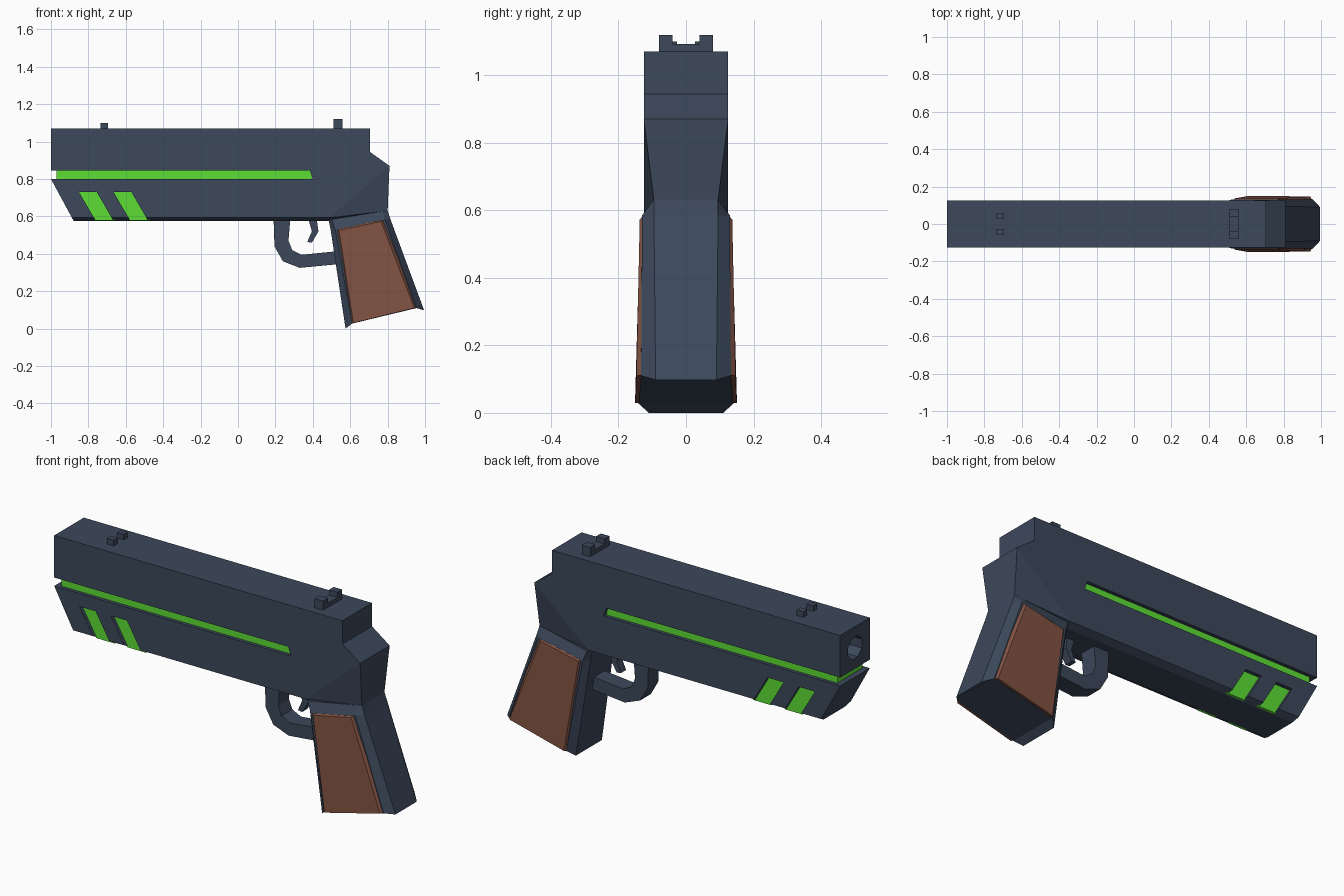
import bpy, bmesh
from math import radians
from mathutils import Matrix

if "Cube" in bpy.data.objects:
    bpy.data.objects.remove(bpy.data.objects["Cube"])


def material(name, rgb):
    m = bpy.data.materials.new(name)
    m.diffuse_color = (*rgb, 1)
    m.use_nodes = True
    m.node_tree.nodes["Principled BSDF"].inputs["Base Color"].default_value = m.diffuse_color
    return m


SLATE = material("slate", (0.045, 0.065, 0.105))
GREEN = material("green", (0.11, 0.73, 0.035))
BROWN = material("brown", (0.22, 0.085, 0.055))


def finish(bm, name, mat):
    bmesh.ops.recalc_face_normals(bm, faces=bm.faces)
    me = bpy.data.meshes.new(name)
    bm.to_mesh(me)
    bm.free()
    ob = bpy.data.objects.new(name, me)
    bpy.context.collection.objects.link(ob)
    if mat:
        me.materials.append(mat)
    return ob


def loft(bm, rings, caps=None):
    """Skin a stack of closed rings; caps lists index groups for each end."""
    vs = [[bm.verts.new(p) for p in r] for r in rings]
    n = len(vs[0])
    for a, b in zip(vs, vs[1:]):
        for i in range(n):
            j = (i + 1) % n
            bm.faces.new((a[i], a[j], b[j], b[i]))
    for end in (vs[0], vs[-1]):
        for idx in caps or [range(n)]:
            bm.faces.new([end[i] for i in idx])


def prism(bm, profile, y0, y1):
    loft(bm, [[(x, y, z) for x, z in profile] for y in (y0, y1)])


def part(name, profile, y0, y1, mat=SLATE, mirror=False):
    bm = bmesh.new()
    prism(bm, profile, y0, y1)
    if mirror:
        prism(bm, profile, -y1, -y0)
    return finish(bm, name, mat)


def rect(x0, x1, z0, z1):
    return [(x0, z0), (x1, z0), (x1, z1), (x0, z1)]


def cut(target, cutter):
    m = target.modifiers.new("cut", "BOOLEAN")
    m.operation, m.solver, m.object = "DIFFERENCE", "EXACT", cutter
    bpy.context.view_layer.objects.active = target
    bpy.ops.object.modifier_apply(modifier=m.name)
    bpy.data.objects.remove(cutter)


# Body: notched side profile, tapered lower back corner, chamfered underside
profile = [(-1, 1.07), (-1, .845), (.385, .845), (.40, .80), (-1, .80),
           (-.888, .593), (.49, .593), (.80, .63), (.81, .87), (.705, .945), (.705, 1.07)]
outer = [(x, .095 if i == 7 else .125, z) for i, (x, z) in enumerate(profile)]
inner = [(x, .09, .575 if i in (5, 6) else z) for i, (x, z) in enumerate(profile)]
inner[5] = (-.878, .09, .575)
flip = lambda ring: [(x, -y, z) for x, y, z in ring]
bm = bmesh.new()
loft(bm, [outer, inner, flip(inner), flip(outer)],
     caps=[[0, 1, 2, 3, 4, 5, 6, 8, 9, 10], [6, 7, 8]])
body = finish(bm, "body", SLATE)

# Muzzle bore
bm = bmesh.new()
bmesh.ops.create_cone(bm, cap_ends=True, segments=8, radius1=.062, radius2=.062, depth=.5,
                      matrix=Matrix.Translation((-1, 0, .957)) @ Matrix.Rotation(radians(90), 4, "Y")
                      @ Matrix.Rotation(radians(22.5), 4, "Z"))
cut(body, finish(bm, "bore_cutter", None))

# Recessed slanted light panels
for i, x in enumerate((-.85, -.665)):
    pocket = [(x, .73), (x + .095, .73), (x + .2, .55), (x + .105, .55)]
    cut(body, part("pocket_cutter", pocket, .105, .2, None, mirror=True))
    light = [(x - .01, .74), (x + .105, .74), (x + .195, .577), (x + .085, .577)]
    part(f"slanted_light_{i + 1}", light, -.106, .106, GREEN)

# Long light strip filling the slot
part("light_strip", [(-.97, .79), (.40, .79), (.385, .855), (-.97, .855)], -.106, .106, GREEN)

# Sights
part("front_sight", rect(-.735, -.695, 1.06, 1.10), .026, .058, mirror=True)
part("rear_sight_base", rect(.51, .56, 1.06, 1.093), -.04, .04)
part("rear_sight_posts", rect(.51, .56, 1.06, 1.12), .04, .08, mirror=True)

# Trigger guard and trigger
guard = [(.19, .59), (.195, .44), (.24, .36), (.33, .325), (.54, .345),
         (.54, .415), (.34, .395), (.29, .42), (.27, .47), (.28, .59)]
part("trigger_guard", guard, -.045, .045)
part("trigger", [(.375, .59), (.42, .59), (.43, .52), (.395, .46), (.37, .463), (.395, .52)],
     -.022, .022)


# Grip core: half sections run front to back, then mirrored
def section(half):
    return half + flip(half)[::-1]


bm = bmesh.new()
loft(bm, [section([(.485, .10, .58), (.50, .124, .585), (.775, .098, .627), (.80, .095, .632)]),
          section([(.495, .10, .53), (.52, .13, .53), (.785, .13, .585), (.815, .095, .585)]),
          section([(.575, .11, 0), (.61, .14, .027), (.955, .133, .11), (.995, .09, .098)])],
     caps=[[0, 1, 6, 7], [1, 2, 5, 6], [2, 3, 4, 5]])
finish(bm, "grip", SLATE)

# Grip panels with bevelled rims
for side, s in (("left", 1), ("right", -1)):
    base = [(.52, .12, .54), (.785, .12, .592), (.952, .128, .113), (.605, .13, .027)]
    face = [(.54, .137, .525), (.765, .137, .573), (.943, .147, .11), (.617, .151, .03)]
    bm = bmesh.new()
    loft(bm, [[(x, y * s, z) for x, y, z in r] for r in (base, face)])
    finish(bm, f"grip_panel_{side}", BROWN)
